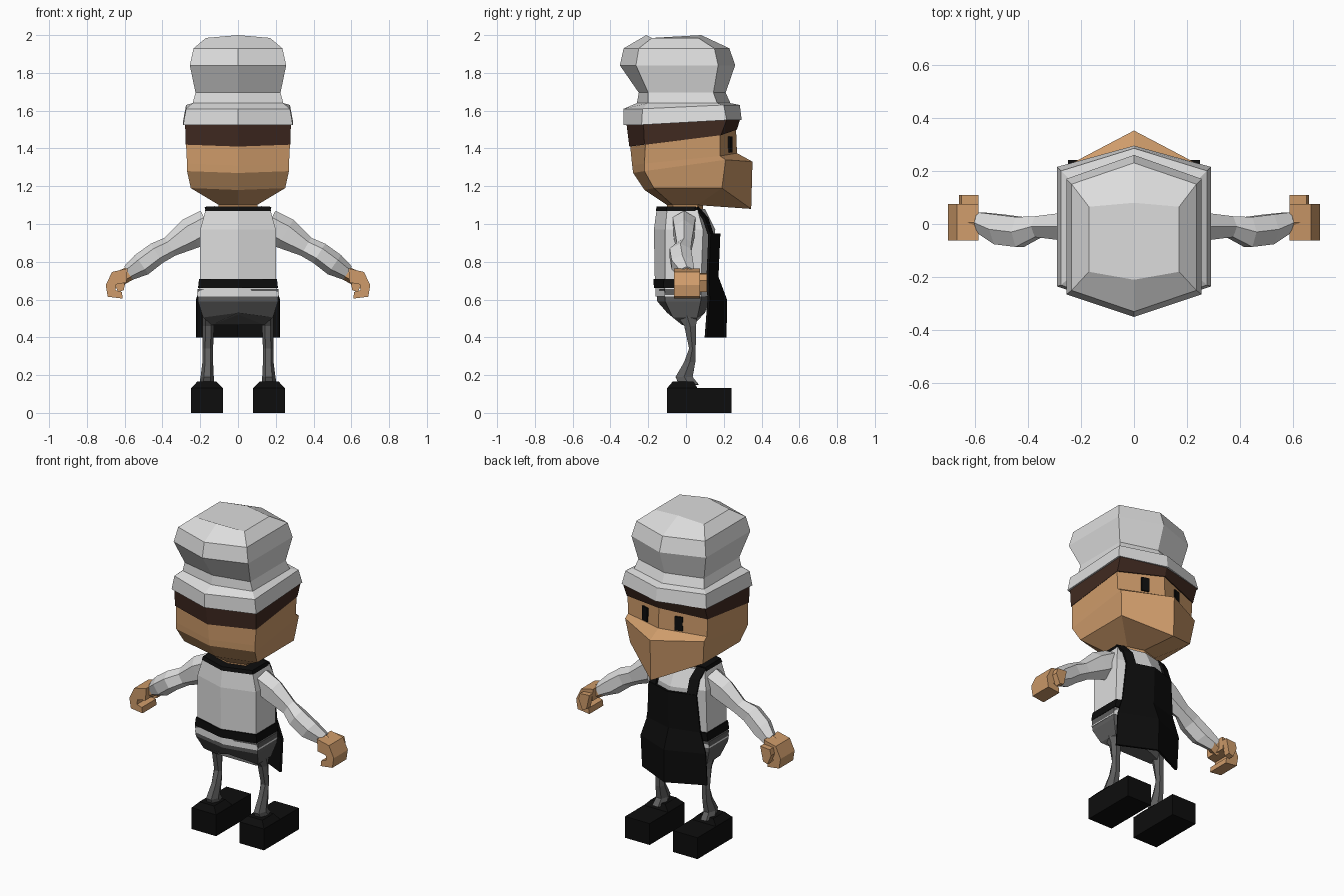
import bpy, bmesh, math
from mathutils import Vector, Matrix

if "Cube" in bpy.data.objects:
    bpy.data.objects.remove(bpy.data.objects["Cube"], do_unlink=True)


def material(name, rgb):
    m = bpy.data.materials.new(name)
    m.use_nodes = True
    m.diffuse_color = (*rgb, 1)
    bsdf = m.node_tree.nodes["Principled BSDF"]
    bsdf.inputs["Base Color"].default_value = (*rgb, 1)
    bsdf.inputs["Roughness"].default_value = 0.9
    return m


WHITE = material("white cloth", (0.72, 0.72, 0.72))
SKIN = material("skin", (0.62, 0.33, 0.145))
HAIR = material("dark brown hair", (0.052, 0.023, 0.015))
GREY = material("dark grey cloth", (0.115, 0.115, 0.115))
BLACK = material("black", (0.004, 0.004, 0.004))


def finish(name, bm, mat):
    bmesh.ops.recalc_face_normals(bm, faces=bm.faces)
    me = bpy.data.meshes.new(name)
    bm.to_mesh(me)
    bm.free()
    me.materials.append(mat)
    ob = bpy.data.objects.new(name, me)
    bpy.context.scene.collection.objects.link(ob)
    return ob


def skin_rings(name, rings, mat):
    """Join rings of points into a closed solid."""
    bm = bmesh.new()
    vs = [[bm.verts.new(p) for p in r] for r in rings]
    n = len(vs[0])
    for a, b in zip(vs, vs[1:]):
        for i in range(n):
            j = (i + 1) % n
            bm.faces.new((a[i], a[j], b[j], b[i]))
    bm.faces.new(vs[0])
    bm.faces.new(vs[-1])
    return finish(name, bm, mat)


def hex_loft(name, specs, mat):
    """Six-sided rings: half width, four y values from -y to +y, and z (one or four)."""
    rings = []
    for w, y0, y1, y2, y3, z in specs:
        z = z if isinstance(z, tuple) else (z,) * 4
        rings.append([(0, y0, z[0]), (w, y1, z[1]), (w, y2, z[2]),
                      (0, y3, z[3]), (-w, y2, z[2]), (-w, y1, z[1])])
    return skin_rings(name, rings, mat)


def tube(name, path, side, mat, sides=6):
    """Rings along a path of (x, y, z, radius along y, radius across)."""
    pts = [Vector(p[:3]) for p in path]
    rings = []
    for i, p in enumerate(path):
        d = (pts[min(i + 1, len(pts) - 1)] - pts[max(i - 1, 0)]).normalized()
        u = Vector((0, 1, 0))
        v = d.cross(u).normalized()
        ring = []
        for k in range(sides):
            a = 2 * math.pi * (k + 0.5) / sides
            q = pts[i] + u * p[3] * math.cos(a) + v * p[4] * math.sin(a)
            ring.append((q.x * side, q.y, q.z))
        rings.append(ring)
    return skin_rings(name, rings, mat)


def extrude_y(name, outline, y0, y1, side, mat):
    return skin_rings(name, [[(x * side, y, z) for x, z in outline] for y in (y0, y1)], mat)


def sheet(name, rows, mat, thick):
    bm = bmesh.new()
    vs = [[bm.verts.new(p) for p in r] for r in rows]
    for a, b in zip(vs, vs[1:]):
        for i in range(len(a) - 1):
            bm.faces.new((a[i], a[i + 1], b[i + 1], b[i]))
    ob = finish(name, bm, mat)
    mod = ob.modifiers.new("thickness", "SOLIDIFY")
    mod.thickness = thick
    mod.offset = 0
    return ob


# Tall hat with a turned-up band
hex_loft("hat", [
    (0.290, -0.33, -0.235, 0.215, 0.295, (1.525, 1.525, 1.55, 1.55)),
    (0.275, -0.33, -0.230, 0.200, 0.285, (1.61, 1.61, 1.63, 1.63)),
    (0.240, -0.26, -0.200, 0.165, 0.235, 1.64),
    (0.225, -0.25, -0.200, 0.145, 0.210, 1.695),
    (0.255, -0.35, -0.265, 0.170, 0.260, 1.84),
    (0.235, -0.33, -0.250, 0.150, 0.230, 1.93),
    (0.170, -0.21, -0.180, 0.065, 0.080, (2.0, 1.985, 1.985, 2.0))], WHITE)

# Head with a wedge-shaped muzzle, and hair showing below the hat
hex_loft("head", [
    (0.10, -0.10, -0.07, 0.06, 0.10, 1.10),
    (0.25, -0.22, -0.17, 0.19, 0.345, (1.18, 1.19, 1.19, 1.08)),
    (0.27, -0.28, -0.22, 0.21, 0.352, (1.27, 1.28, 1.34, 1.33)),
    (0.27, -0.285, -0.22, 0.18, 0.27, (1.31, 1.32, 1.36, 1.375)),
    (0.275, -0.295, -0.215, 0.18, 0.265, (1.41, 1.42, 1.47, 1.50))], SKIN)
hex_loft("hair", [
    (0.277, -0.30, -0.22, 0.185, 0.27, (1.41, 1.42, 1.47, 1.50)),
    (0.280, -0.315, -0.225, 0.215, 0.285, (1.53, 1.53, 1.55, 1.55))], HAIR)
hex_loft("neck", [
    (0.11, -0.10, -0.07, 0.06, 0.09, 1.04),
    (0.10, -0.10, -0.07, 0.06, 0.09, 1.13)], SKIN)

# Shirt, neck strap, apron tie and hips
hex_loft("shirt", [
    (0.215, -0.16, -0.115, 0.08, 0.13, 0.615),
    (0.20, -0.165, -0.11, 0.08, 0.14, 0.70),
    (0.20, -0.17, -0.11, 0.09, 0.155, 0.97),
    (0.17, -0.155, -0.10, 0.06, 0.10, 1.08)], WHITE)
hex_loft("neck_strap", [
    (0.175, -0.16, -0.105, 0.05, 0.06, 1.07),
    (0.168, -0.155, -0.10, 0.05, 0.06, 1.092)], BLACK)
hex_loft("apron_tie", [
    (0.212, -0.17, -0.12, 0.09, 0.145, 0.66),
    (0.206, -0.172, -0.117, 0.09, 0.147, 0.71)], BLACK)
hex_loft("hips", [
    (0.14, -0.035, -0.02, 0.04, 0.05, (0.52, 0.465, 0.465, 0.52)),
    (0.185, -0.10, -0.07, 0.06, 0.10, (0.53, 0.505, 0.505, 0.53)),
    (0.212, -0.152, -0.11, 0.078, 0.125, 0.59),
    (0.215, -0.158, -0.113, 0.08, 0.13, 0.655)], GREY)

# Apron folded around the body
sheet("apron", [[(-x, yc, z), (0, ym, z), (x, yc, z)] for z, x, yc, ym in (
    (0.95, 0.16, 0.125, 0.175), (0.72, 0.18, 0.115, 0.165),
    (0.60, 0.22, 0.12, 0.21), (0.40, 0.22, 0.105, 0.208))], BLACK, 0.014)

for side, label in ((1, "left"), (-1, "right")):
    # Apron strap over the chest
    sheet(label + "_apron_strap", [[(x * side, y, z) for x, y, z in row] for row in (
        ((0.105, 0.142, 0.94), (0.16, 0.125, 0.94)),
        ((0.105, 0.112, 1.03), (0.16, 0.094, 1.03)),
        ((0.12, 0.06, 1.09), (0.175, 0.05, 1.085)))], BLACK, 0.014)

    # Eye plate lying on the slanted face
    bm = bmesh.new()
    bmesh.ops.create_cube(bm, size=1, matrix=(
        Matrix.Translation((0.115 * side, 0.235, 1.42))
        @ Matrix.Rotation(-0.306 * side, 4, "Z")
        @ Matrix.Diagonal((0.045, 0.0098, 0.085, 1))))
    finish(label + "_eye", bm, BLACK)

    # Sleeve, wrist, curled hand and thumb
    tube(label + "_sleeve", [
        (0.16, -0.01, 1.0, 0.07, 0.08), (0.25, -0.01, 0.95, 0.06, 0.085),
        (0.36, -0.01, 0.88, 0.045, 0.055), (0.43, -0.03, 0.845, 0.065, 0.06),
        (0.51, -0.02, 0.785, 0.065, 0.062), (0.58, 0.005, 0.74, 0.045, 0.042)], side, WHITE)
    tube(label + "_wrist", [
        (0.56, 0.005, 0.745, 0.04, 0.036), (0.62, 0.005, 0.715, 0.045, 0.04)], side, SKIN)
    extrude_y(label + "_hand", [
        (0.585, 0.765), (0.667, 0.746), (0.70, 0.677), (0.69, 0.615), (0.61, 0.605),
        (0.615, 0.64), (0.648, 0.65), (0.645, 0.68), (0.59, 0.69)], -0.063, 0.075, side, SKIN)
    extrude_y(label + "_thumb", [
        (0.585, 0.74), (0.65, 0.735), (0.66, 0.70), (0.635, 0.64), (0.605, 0.65)],
        0.07, 0.11, side, SKIN)

    # Thin leg and blocky shoe
    tube(label + "_leg", [
        (0.165, 0.015, 0.15, 0.06, 0.04), (0.163, -0.01, 0.19, 0.052, 0.035),
        (0.16, 0.02, 0.27, 0.034, 0.028), (0.16, 0.034, 0.34, 0.02, 0.028),
        (0.157, 0.022, 0.46, 0.036, 0.03), (0.155, 0.0, 0.53, 0.07, 0.035)], side, GREY)
    skin_rings(label + "_shoe", [
        [(x * side, y, z) for x, y in ((x0, y0), (x1, y0), (x1, y1), (x0, y1))]
        for x0, x1, y0, y1, z in ((0.08, 0.248, -0.10, 0.242, 0.0),
                                  (0.08, 0.248, -0.10, 0.242, 0.132))], BLACK)
    skin_rings(label + "_shoe_collar", [
        [(x * side, y, z) for x, y in ((x0, y0), (x1, y0), (x1, y1), (x0, y1))]
        for x0, x1, y0, y1, z in ((0.08, 0.248, -0.10, 0.06, 0.131),
                                  (0.115, 0.215, -0.07, 0.04, 0.166))], BLACK)
